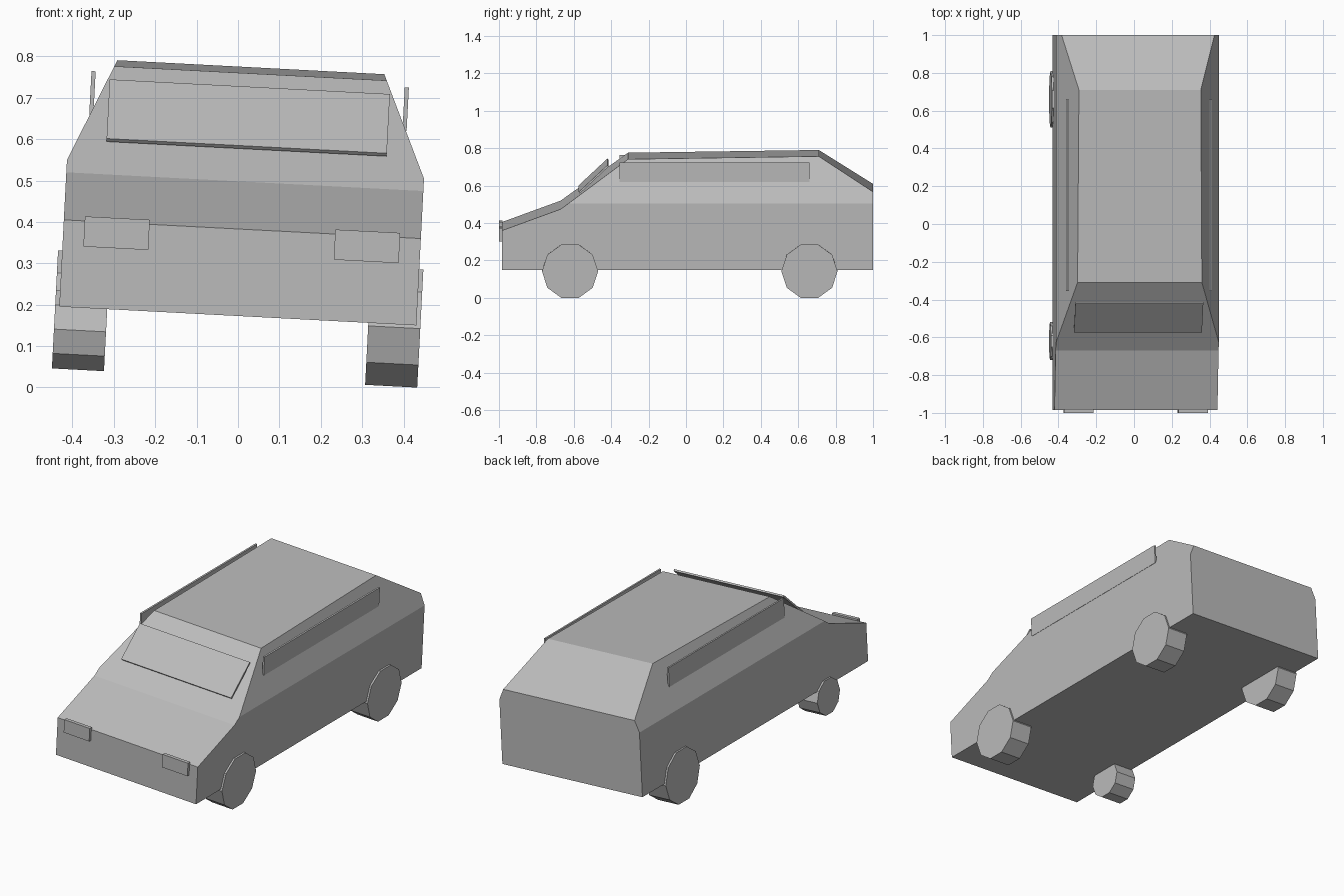
import bpy, bmesh, math
from mathutils import Matrix, Vector

if "Cube" in bpy.data.objects:
    bpy.data.objects.remove(bpy.data.objects["Cube"])

# Whole car leans slightly to its right; parts are modelled upright with the floor at z = 0
LEAN = Matrix.Translation((-0.0005, 0, 0.1727)) @ Matrix.Rotation(math.radians(3), 4, 'Y')

grey = bpy.data.materials.new("grey")
grey.diffuse_color = (0.5, 0.5, 0.5, 1)
grey.use_nodes = True
grey.node_tree.nodes["Principled BSDF"].inputs["Base Color"].default_value = grey.diffuse_color


def finish(name, bm):
    bmesh.ops.recalc_face_normals(bm, faces=bm.faces)
    bm.transform(LEAN)
    mesh = bpy.data.meshes.new(name)
    bm.to_mesh(mesh)
    bm.free()
    mesh.materials.append(grey)
    bpy.context.collection.objects.link(bpy.data.objects.new(name, mesh))


def box(name, centre, size, pitch=0):
    bm = bmesh.new()
    bmesh.ops.create_cube(bm, size=1, matrix=Matrix.Translation(centre)
                          @ Matrix.Rotation(math.radians(pitch), 4, 'X')
                          @ Matrix.Diagonal((*size, 1)))
    finish(name, bm)


def wheel(name, side, y, radius):
    # Ten-sided drum resting on a flat side at ground level
    z = -0.150 + radius * math.cos(math.radians(18))
    bm = bmesh.new()
    bmesh.ops.create_cone(bm, cap_ends=True, segments=10, radius1=radius, radius2=radius,
                          depth=0.126, matrix=Matrix.Rotation(math.pi / 2, 4, 'X'))
    # Turn the axle across the car, with corners pointing forward and back
    bm.transform(Matrix.Rotation(math.pi / 2, 4, 'Z'))
    top = max(v.co.z for v in bm.verts)
    if top > 0.99 * radius:
        bm.transform(Matrix.Rotation(math.radians(18), 4, 'X'))
    bm.transform(Matrix.Translation((side * 0.379, y, z)))
    finish(name, bm)


# Body: side profile (y, z) extruded across, then the upper sides sliced inward
profile = [(-0.985, 0), (1, 0), (1, 0.416), (0.71, 0.602),
           (-0.31, 0.587), (-0.67, 0.325), (-0.985, 0.21)]
bm = bmesh.new()
face = bm.faces.new([bm.verts.new((-0.432, y, z)) for y, z in profile])
out = bmesh.ops.extrude_face_region(bm, geom=[face])
bmesh.ops.translate(bm, vec=(0.864, 0, 0),
                    verts=[g for g in out["geom"] if isinstance(g, bmesh.types.BMVert)])
for side in (-1, 1):
    cut = bmesh.ops.bisect_plane(bm, geom=bm.verts[:] + bm.edges[:] + bm.faces[:],
                                 plane_co=(side * 0.432, 0, 0.355),
                                 plane_no=Vector((side * 0.247, 0, 0.109)).normalized(),
                                 clear_outer=True)
    rim = [g for g in cut["geom_cut"] if isinstance(g, bmesh.types.BMEdge)]
    bmesh.ops.contextual_create(bm, geom=rim)
finish("body", bm)

# Windscreen, a thin plate leaning off the front slope
box("windscreen", (0, -0.494, 0.4795), (0.678, 0.21, 0.01), 43)

# Side windows, headlights and wheels
for side, label in ((-1, "left"), (1, "right")):
    box(label + "_side_window", (side * 0.379, 0.152, 0.52), (0.01, 1.015, 0.105))
    box(label + "_headlight", (side * 0.303, -0.99, 0.1845), (0.157, 0.02, 0.073))
    wheel(label + "_rear_wheel", side, 0.66, 0.15)
    wheel(label + "_front_wheel", side, -0.62, 0.15 if side > 0 else 0.1)
